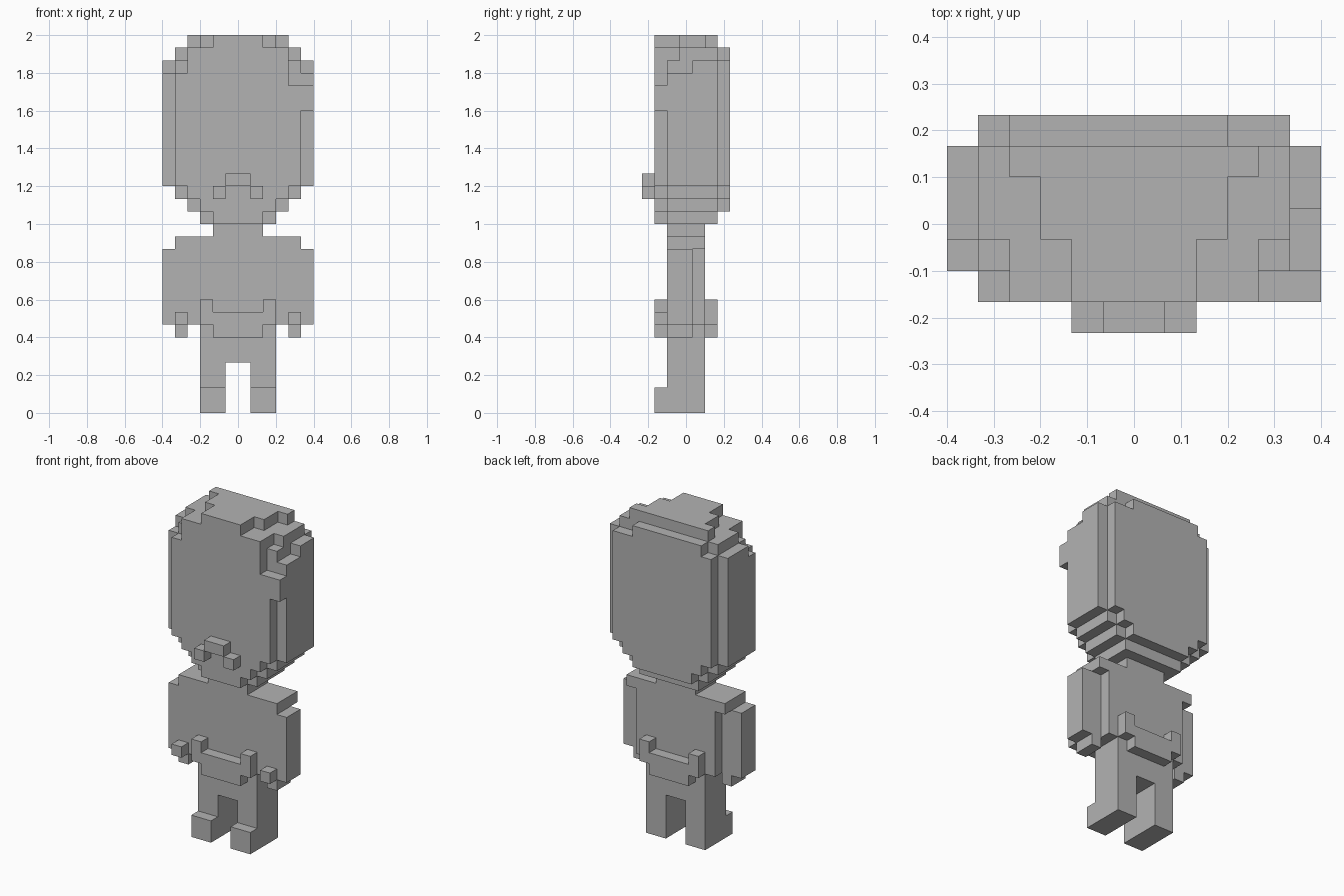
import bpy, bmesh
from mathutils import Vector

old = bpy.data.objects.get("Cube")
if old:
    bpy.data.objects.remove(old, do_unlink=True)

UNIT = 1 / 15   # size of one block
DEPTH = 3.5     # blocks from the front to the centre

grey = bpy.data.materials.new("plain grey")
grey.use_nodes = True
colour = (0.45, 0.45, 0.45, 1)
grey.diffuse_color = colour
grey.node_tree.nodes["Principled BSDF"].inputs["Base Color"].default_value = colour


def box(x0, x1, y0, y1, z0, z1):
    """Set of block cells; y counts blocks from the very front."""
    return {(x, y, z) for x in range(x0, x1)
            for y in range(y0, y1) for z in range(z0, z1)}


def wide(half, y0, y1, z0, z1):
    return box(-half, half, y0, y1, z0, z1)


def mirrored(cells):
    return cells | {(-x - 1, y, z) for x, y, z in cells}


def build(name, cells):
    """Skin the outside of a set of blocks and merge flat areas."""
    bm = bmesh.new()
    verts = {}

    def vert(p):
        key = tuple(p)
        if key not in verts:
            verts[key] = bm.verts.new((p[0] * UNIT, (p[1] - DEPTH) * UNIT, p[2] * UNIT))
        return verts[key]

    for cell in sorted(cells):
        for axis in range(3):
            u, v = Vector((0, 0, 0)), Vector((0, 0, 0))
            u[(axis + 1) % 3] = 1
            v[(axis + 2) % 3] = 1
            for side in (0, 1):
                near = list(cell)
                near[axis] += 2 * side - 1
                if tuple(near) in cells:
                    continue
                p = Vector(cell)
                p[axis] += side
                ring = [p, p + u, p + u + v, p + v]
                if not side:
                    ring.reverse()
                bm.faces.new([vert(tuple(int(c) for c in q)) for q in ring])
    bmesh.ops.dissolve_limit(bm, angle_limit=0.01, verts=bm.verts[:], edges=bm.edges[:])
    mesh = bpy.data.meshes.new(name)
    bm.to_mesh(mesh)
    bm.free()
    mesh.materials.append(grey)
    obj = bpy.data.objects.new(name, mesh)
    bpy.context.collection.objects.link(obj)


# Legs and feet
build("legs", mirrored(box(1, 3, 2, 5, 0, 4) | box(1, 3, 1, 5, 0, 2)) | wide(3, 2, 5, 4, 7))

# Torso, shoulders and neck
build("torso", wide(4, 2, 5, 7, 14) | wide(5, 2, 5, 13, 14) | wide(2, 2, 5, 14, 15))

# Belt, front and back
for name, y in (("belt_front", 1), ("belt_back", 5)):
    build(name, wide(2, y, y + 1, 6, 8) | mirrored(box(2, 3, y, y + 1, 7, 9)))

# Arms with hands
arm = box(4, 6, 2, 4, 7, 13) | box(4, 5, 2, 4, 6, 7) | box(4, 5, 1, 2, 7, 8)
build("left_arm", arm)
build("right_arm", mirrored(arm) - arm)

# Head core with a stepped chin
head = wide(6, 2, 6, 18, 28) | wide(5, 3, 6, 28, 29) | wide(4, 2, 6, 28, 29)
for step in range(3):
    z = 15 + step
    head |= wide(3 + step, 2, 6, z, z + 1)   # core
    head |= wide(2 + step, 1, 2, z, z + 1)   # face
    if step:
        head |= wide(2 + step, 6, 7, z, z + 1)   # back of hair

# Face layer and side lock
head |= wide(4, 1, 2, 18, 29) | box(-5, -4, 1, 2, 18, 27)
head |= box(4, 5, 1, 2, 18, 26) | box(5, 6, 1, 2, 24, 26)

# Notches at the temples
head -= box(5, 6, 2, 4, 27, 28) | box(-6, -5, 2, 3, 27, 28)

# Crown
head |= wide(2, 1, 3, 29, 30) | wide(3, 3, 5, 29, 30) | wide(4, 5, 6, 29, 30)

# Back of the hair
head |= wide(5, 6, 7, 18, 28) | box(-4, 3, 6, 7, 28, 29)
build("head", head)

# Raised mouth piece
build("mouth", wide(1, 0, 1, 18, 19) | mirrored(box(1, 2, 0, 1, 17, 18)))
